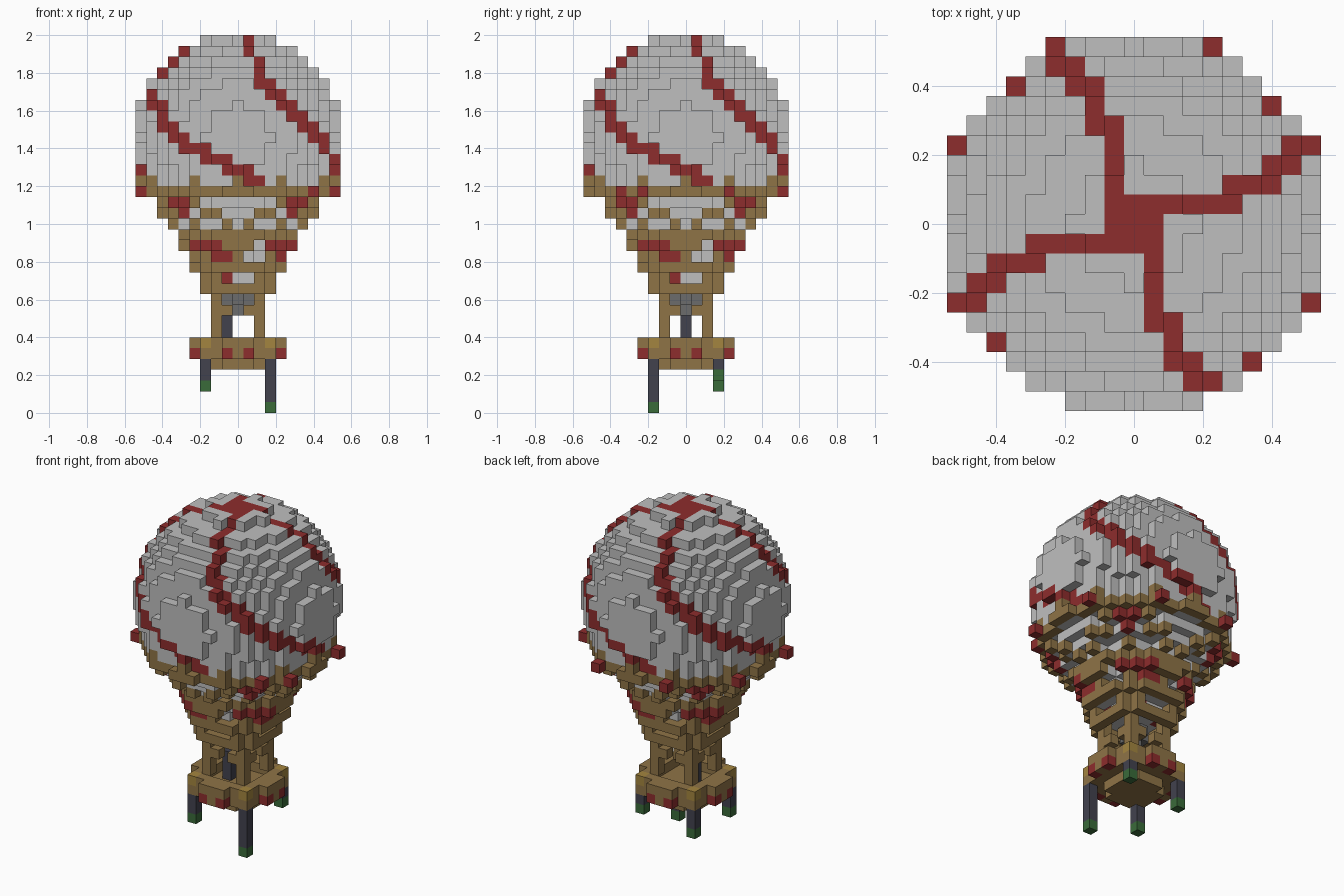
import bpy, bmesh, math
from mathutils import Vector

cube = bpy.data.objects.get("Cube")
if cube:
    bpy.data.objects.remove(cube, do_unlink=True)

U = 2 / 35                      # size of one block
MID = 25                        # layer of the envelope centre
R2 = 9.5 ** 2

COLOURS = {
    "cloth_white": (0.52, 0.52, 0.52),
    "stripe_red": (0.27, 0.026, 0.026),
    "wood_tan": (0.275, 0.174, 0.062),
    "iron_dark": (0.054, 0.054, 0.076),
    "burner_grey": (0.15, 0.15, 0.15),
    "bag_green": (0.042, 0.147, 0.042),
    "lamp_gold": (0.37, 0.235, 0.05),
}
MATS = {}
for name, rgb in COLOURS.items():
    m = bpy.data.materials.new(name)
    m.use_nodes = True
    m.diffuse_color = (*rgb, 1)
    m.node_tree.nodes["Principled BSDF"].inputs["Base Color"].default_value = (*rgb, 1)
    MATS[name] = m
WHITE, RED, TAN, DARK, GREY, GREEN, GOLD = COLOURS

parts = {}                      # part name -> {block: colour}
taken = set()


def put(part, i, j, k, colour):
    if (i, j, k) not in taken:
        taken.add((i, j, k))
        parts.setdefault(part, {})[i, j, k] = colour


def disc(n=9):
    return [(i, j) for i in range(-n, n + 1) for j in range(-n, n + 1)]


def quarter_angle(i, j):
    """Degrees from the front, folded into one quarter turn."""
    return math.degrees(math.atan2(i, -j)) % 90


def fold(i, j):
    """Degrees to the nearest of the four main directions."""
    a = quarter_angle(i, j)
    return min(a, 90 - a)


def swirl(k):
    return 15 + 85 * (max(33 - k, 0) / 12) ** 1.9


def is_stripe(i, j, k):
    if k == 34:
        return max(abs(i), abs(j)) <= 1 or (i * j != 0 and min(abs(i), abs(j)) == 1
                                            and quarter_angle(i, j) < 45)
    if k < 21:
        return False
    margin = math.degrees(0.55 / max(math.hypot(i, j), 1))
    lo, hi = swirl(k + 0.5) - margin, swirl(k - 0.5) + margin
    return (quarter_angle(i, j) - lo) % 90 <= hi - lo


# Round envelope with four swirling stripes
for k in range(16, 35):
    for i, j in disc():
        if i * i + j * j + (k - MID) ** 2 <= R2:
            put("envelope", i, j, k, RED if is_stripe(i, j, k) else WHITE)

# Red blocks sticking out at the widest rope ring
for i, j in ((9, 4), (-9, -4), (4, 9), (-4, 9), (9, -4), (-9, 4), (7, -6)):
    put("ring_tags", i, j, 20, RED)


# Rope net over the lower envelope, one block outside the cloth
def net_colour(i, j, k):
    a = fold(i, j)
    if k == 21:
        return TAN if a < 3 or 24 < a < 29 else None
    if k == 20:
        return TAN
    if abs(a - (k - 16) * 10.5) < 7:
        return TAN
    if a > 39:
        return TAN if k == 17 else RED
    return None


for k in range(17, 22):
    inner = R2 - (k - MID) ** 2
    outer = (math.sqrt(inner) + 1) ** 2
    for i, j in disc():
        if inner < i * i + j * j <= outer:
            colour = net_colour(i, j, k)
            if colour:
                put("rope_net", i, j, k, colour)


# Tapering neck: cloth core with a wooden frame around it
def neck_colour(i, j, k):
    a, q = fold(i, j), quarter_angle(i, j)
    if k in (11, 13, 16):
        return TAN
    if k == 12:
        return TAN if a > 25 else None
    if a < (8 if k == 14 else 12) or a > 39:
        return TAN
    return RED if q > 45 or (k == 15 and a > 30) else None


NECK = {11: (7, 13), 12: (5, 13), 13: (10, 20), 14: (10, 20), 15: (18, 30), 16: (18, 30)}
for k, (inner, outer) in NECK.items():
    for i, j in disc(5):
        d = i * i + j * j
        if d <= inner and k > 11:
            side = k == 12 and abs(fold(i, j) - quarter_angle(i, j)) > 1
            put("neck_cloth", i, j, k, RED if side and d == inner else WHITE)
        elif inner < d <= outer:
            colour = neck_colour(i, j, k)
            if colour:
                put("neck_frame", i, j, k, colour)

# Posts and arches between neck and basket
for sx in (-1, 1):
    for sy in (-1, 1):
        for k in range(7, 11):
            put("posts", 2 * sx, 2 * sy, k, TAN)
        put("arches", sx, 2 * sy, 9, TAN)
        put("arches", 2 * sx, sy, 9, TAN)

# Burner cross with its nozzle, and the dark stand in the basket
for i, j in ((0, 0), (1, 0), (-1, 0), (0, 1), (0, -1)):
    put("burner", i, j, 10, GREY)
put("burner", 0, 0, 9, GREY)
for k in (6, 7, 8):
    put("stand", -1, 0, k, DARK)

# Basket: floor, wall with red studs, and gold corner lamps
for i, j in disc(4):
    d = i * i + j * j
    if d <= 18:
        put("basket", i, j, 5, RED if d == 17 else TAN)
        if d > 8:
            put("basket", i, j, 6, GOLD if d == 18 else TAN)
    if d <= 5:
        put("basket_floor", i, j, 4, TAN)

# Hanging lines of different length with a green bag at the end
for i, j, low in ((-3, -3, 2), (3, -3, 0), (3, 3, 3), (-3, 3, 2)):
    put("hanging_bags", i, j, low, GREEN)
    for k in range(low + 1, 5):
        put("hanging_lines", i, j, k, DARK)


# Turn each part's blocks into a mesh of outside faces
def build(part, cells):
    names = list(dict.fromkeys(cells.values()))
    bm = bmesh.new()
    for cell, colour in cells.items():
        centre = Vector((cell[0], cell[1], cell[2] + 0.5))
        for axis in range(3):
            for s in (-1, 1):
                near = list(cell)
                near[axis] += s
                if tuple(near) in taken:
                    continue
                n, u, v = Vector(), Vector(), Vector()
                n[axis], u[(axis + 1) % 3], v[(axis + 2) % 3] = s / 2, s / 2, 0.5
                ring = (-u - v, u - v, u + v, v - u)
                f = bm.faces.new([bm.verts.new((centre + n + c) * U) for c in ring])
                f.material_index = names.index(colour)
    bmesh.ops.remove_doubles(bm, verts=bm.verts[:], dist=U / 100)
    mesh = bpy.data.meshes.new(part)
    bm.to_mesh(mesh)
    bm.free()
    for name in names:
        mesh.materials.append(MATS[name])
    bpy.context.collection.objects.link(bpy.data.objects.new(part, mesh))


for part, cells in parts.items():
    build(part, cells)
